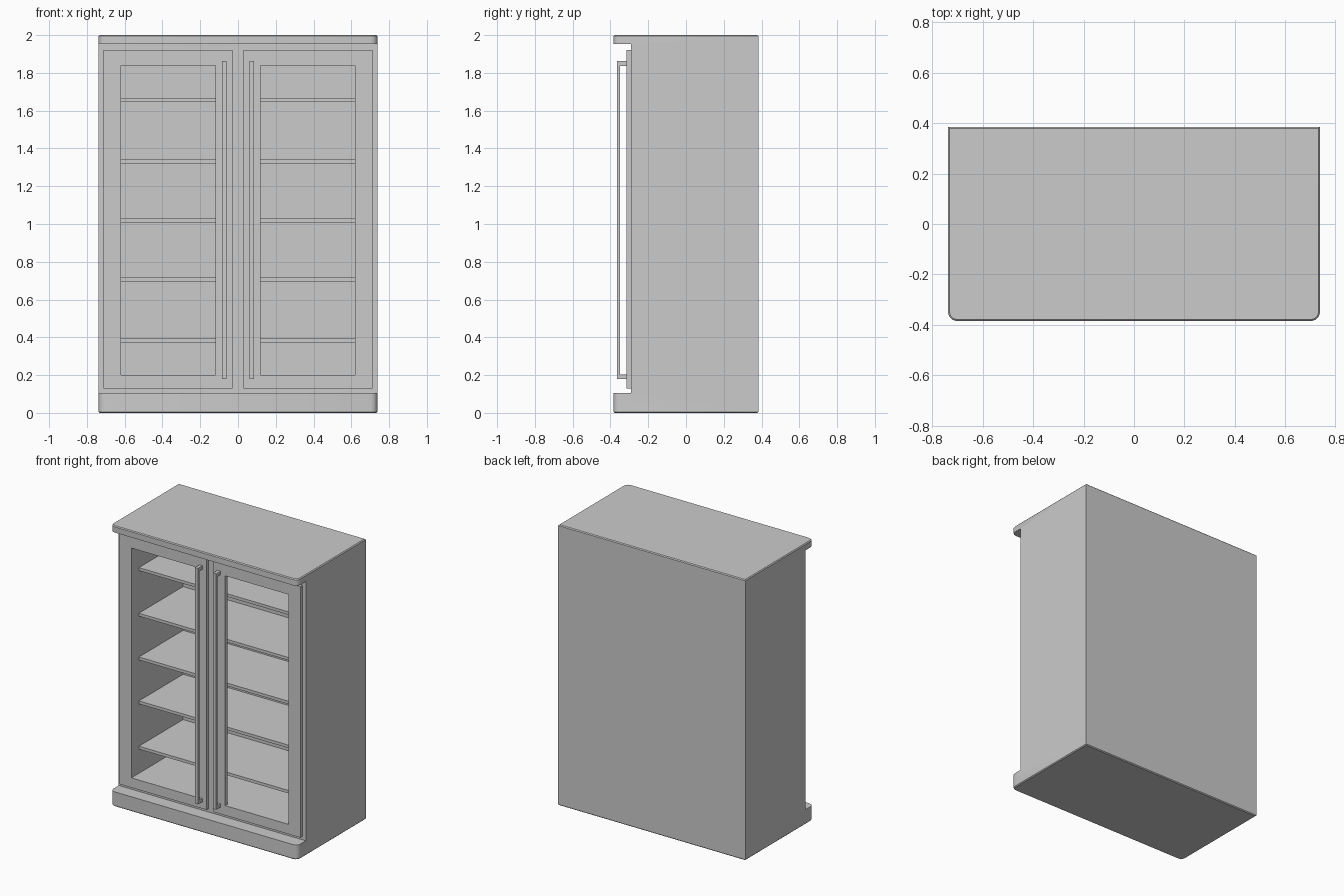
import bpy, bmesh, math

if "Cube" in bpy.data.objects:
    bpy.data.objects.remove(bpy.data.objects["Cube"])

# One flat grey for the whole cabinet
GREY = bpy.data.materials.new("light grey")
GREY.diffuse_color = (0.6, 0.6, 0.6, 1)
GREY.use_nodes = True
GREY.node_tree.nodes["Principled BSDF"].inputs["Base Color"].default_value = GREY.diffuse_color


def finish(name, bm):
    bmesh.ops.recalc_face_normals(bm, faces=bm.faces)
    me = bpy.data.meshes.new(name)
    bm.to_mesh(me)
    bm.free()
    me.materials.append(GREY)
    ob = bpy.data.objects.new(name, me)
    bpy.context.collection.objects.link(ob)
    return ob


def box(name, x0, x1, y0, y1, z0, z1):
    return finish(name, extruded(x0, x1, [(y0, z0), (y1, z0), (y1, z1), (y0, z1)]))


def extruded(x0, x1, profile):
    """Extrude a side profile of (y, z) points along x."""
    bm = bmesh.new()
    face = bm.faces.new([bm.verts.new((x0, y, z)) for y, z in profile])
    new = bmesh.ops.extrude_face_region(bm, geom=[face])["geom"]
    verts = [v for v in new if isinstance(v, bmesh.types.BMVert)]
    bmesh.ops.translate(bm, verts=verts, vec=(x1 - x0, 0, 0))
    bmesh.ops.recalc_face_normals(bm, faces=bm.faces)
    return bm


def rect_frame(name, outer, inner, y0, y1):
    """Rectangular ring in the xz plane, rects as (x0, x1, z0, z1)."""
    bm = bmesh.new()

    def loop(r, y):
        x0, x1, z0, z1 = r
        return [bm.verts.new((x, y, z))
                for x, z in ((x0, z0), (x1, z0), (x1, z1), (x0, z1))]

    loops = [loop(outer, y0), loop(inner, y0), loop(inner, y1), loop(outer, y1)]
    for a, b in zip(loops, loops[1:] + loops[:1]):
        for i in range(4):
            j = (i + 1) % 4
            bm.faces.new((a[i], a[j], b[j], b[i]))
    return finish(name, bm)


W, FRONT, BODY, BACK = 0.738, -0.385, -0.29, 0.385
BASE, LIP = 0.105, 1.953
IN_X, IN_BACK, IN_Z0, IN_Z1 = 0.62, 0.267, 0.20, 1.838

# Carcass: C-shaped side profile with plinth and top lip
bm = extruded(-W, W, [(FRONT, 0), (BACK, 0), (BACK, 2), (FRONT, 2), (FRONT, LIP),
                      (BODY, LIP), (BODY, BASE), (FRONT, BASE)])
# Rounded front corners of plinth and lip
corners = [e for e in bm.edges
           if all(abs(v.co.y - FRONT) < 1e-5 for v in e.verts)
           and abs(e.verts[0].co.x - e.verts[1].co.x) < 1e-5]
bmesh.ops.bevel(bm, geom=corners, offset=0.035, segments=3, profile=0.5,
                affect='EDGES', clamp_overlap=True)
# Small chamfer round the very top and bottom
rim = [e for e in bm.edges
       if all(v.co.z > 1.9999 for v in e.verts) or all(v.co.z < 1e-4 for v in e.verts)]
bmesh.ops.bevel(bm, geom=rim, offset=0.006, segments=1, affect='EDGES')
carcass = finish("carcass", bm)

# Hollow out the interior
cutter = box("cavity_cutter", -IN_X, IN_X, BODY - 0.05, IN_BACK, IN_Z0, IN_Z1)
cutter.hide_render = True
mod = carcass.modifiers.new("cavity", 'BOOLEAN')
mod.operation, mod.solver, mod.object = 'DIFFERENCE', 'EXACT', cutter
bpy.context.view_layer.objects.active = carcass
carcass.select_set(True)
bpy.ops.object.modifier_apply(modifier=mod.name)
bpy.data.objects.remove(cutter)
bpy.ops.object.shade_smooth_by_angle(angle=math.radians(35))

# Thin post behind the gap between the doors
box("centre_post", -0.10, 0.10, BODY, BODY + 0.02, IN_Z0, IN_Z1)

# Full-width shelves
for i, z in enumerate((0.372, 0.695, 1.008, 1.32, 1.645)):
    box(f"shelf_{i + 1}", -IN_X, IN_X, -0.23, IN_BACK, z, z + 0.021)

# Open-framed doors and long bar handles, mirrored left and right
for side, s in (("left", -1), ("right", 1)):
    ox = sorted((s * 0.028, s * 0.713))
    ix = sorted((s * 0.119, s * IN_X))
    rect_frame(f"{side}_door", (*ox, 0.13, 1.92), (*ix, IN_Z0, IN_Z1), -0.315, BODY)
    hx = sorted((s * 0.06, s * 0.084))
    finish(f"{side}_handle", extruded(*hx, [
        (-0.365, 0.18), (-0.315, 0.18), (-0.315, 0.203), (-0.349, 0.203),
        (-0.349, 1.837), (-0.315, 1.837), (-0.315, 1.862), (-0.365, 1.862)]))
